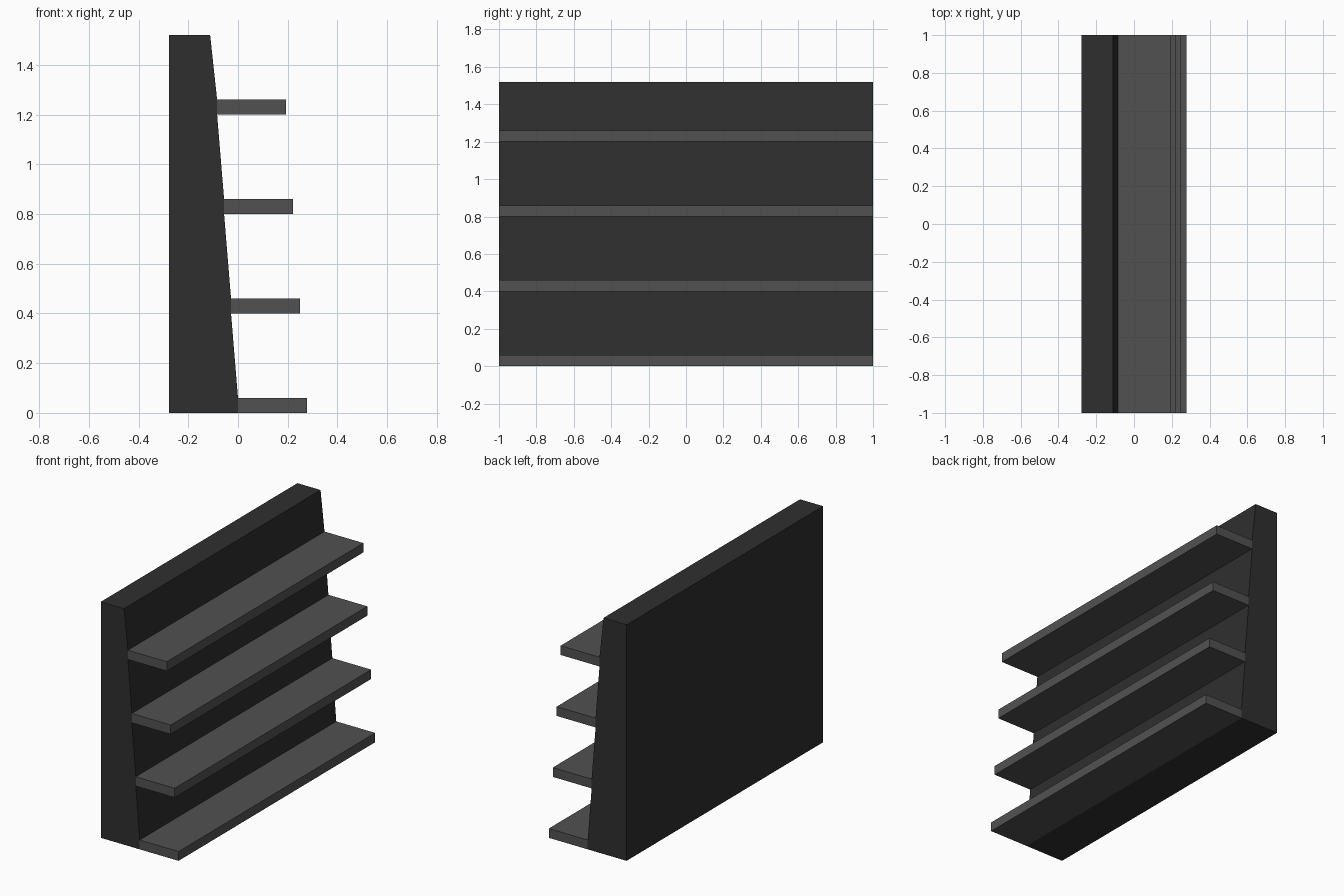
import bpy, bmesh

if "Cube" in bpy.data.objects:
    bpy.data.objects.remove(bpy.data.objects["Cube"])

STEP, DEPTH, THICK, PITCH, HEIGHT = 0.028, 0.277, 0.06, 0.4, 1.52


def material(name, v):
    m = bpy.data.materials.new(name)
    m.diffuse_color = (v, v, v, 1)
    m.use_nodes = True
    m.node_tree.nodes["Principled BSDF"].inputs["Base Color"].default_value = m.diffuse_color
    return m


def extrude_profile(name, pts, mat):
    """Extrude an x/z outline along y from -1 to 1."""
    bm = bmesh.new()
    face = bm.faces.new([bm.verts.new((x, -1, z)) for x, z in pts])
    res = bmesh.ops.extrude_face_region(bm, geom=[face])
    verts = [g for g in res["geom"] if isinstance(g, bmesh.types.BMVert)]
    bmesh.ops.translate(bm, verts=verts, vec=(0, 2, 0))
    bmesh.ops.recalc_face_normals(bm, faces=bm.faces)
    me = bpy.data.meshes.new(name)
    bm.to_mesh(me)
    bm.free()
    me.materials.append(mat)
    ob = bpy.data.objects.new(name, me)
    bpy.context.collection.objects.link(ob)
    return ob


dark = material("dark grey", 0.028)
mid = material("mid grey", 0.083)

# Leaning back panel: upright behind each shelf, sloped between them
outline = [(-DEPTH, HEIGHT), (-DEPTH, 0)]
for i in range(4):
    x, z = -i * STEP, i * PITCH
    outline += [(x, z), (x, z + THICK)]
outline.append((-4 * STEP, HEIGHT))
extrude_profile("back_panel", outline, dark)

# Shelves, each set back one step from the one below
for i in range(4):
    x, z = -i * STEP, i * PITCH
    extrude_profile(f"shelf_{i + 1}", [(x, z), (x + DEPTH, z),
                    (x + DEPTH, z + THICK), (x, z + THICK)], mid)
